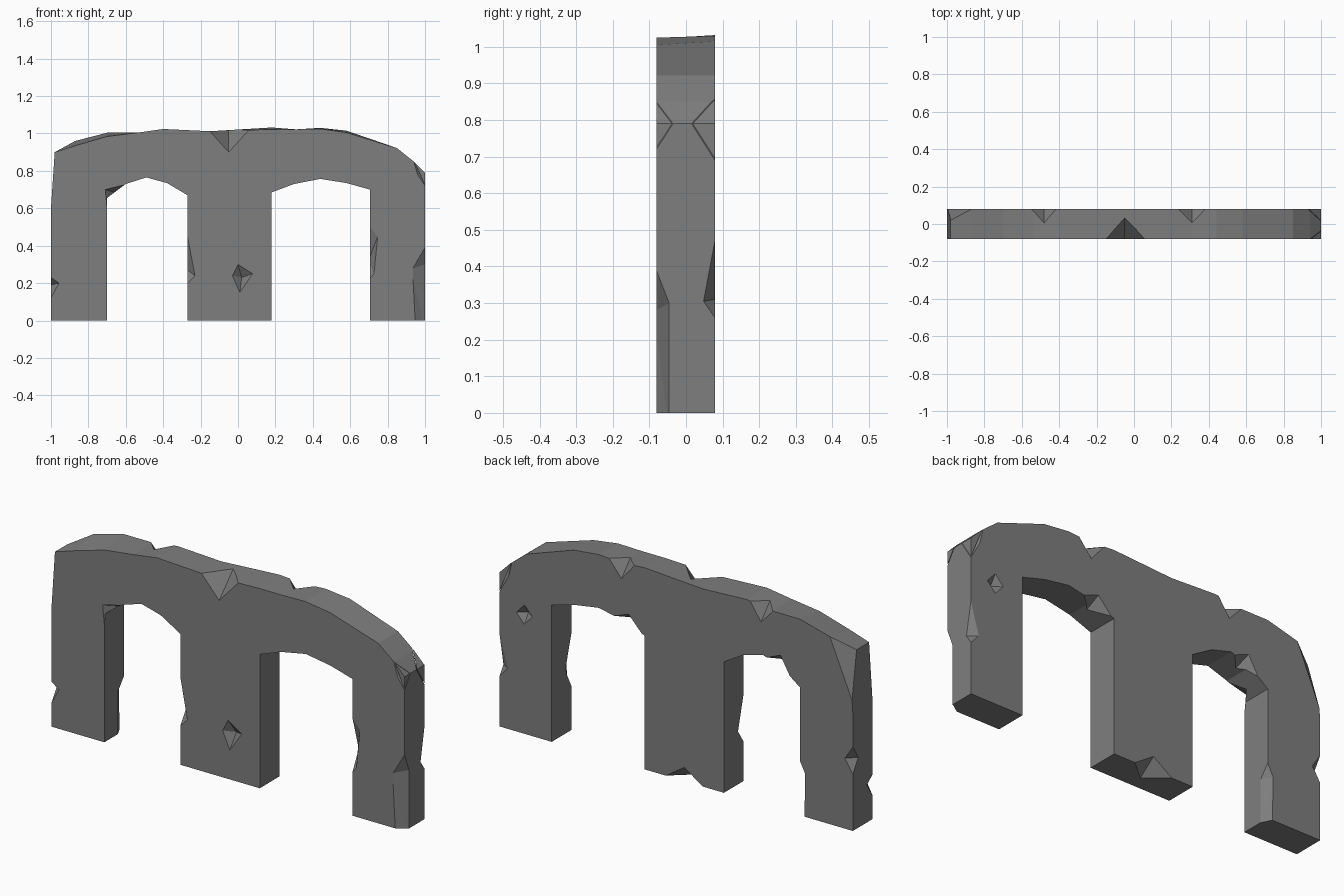
import bpy, bmesh
from mathutils import Vector

if "Cube" in bpy.data.objects:
    bpy.data.objects.remove(bpy.data.objects["Cube"])

F, B = -0.081, 0.079   # front and back planes

stone = bpy.data.materials.new("grey stone")
stone.diffuse_color = (0.21, 0.21, 0.21, 1)
stone.use_nodes = True
stone.node_tree.nodes["Principled BSDF"].inputs["Base Color"].default_value = stone.diffuse_color


def make_object(name, bm):
    bmesh.ops.recalc_face_normals(bm, faces=bm.faces)
    mesh = bpy.data.meshes.new(name)
    bm.to_mesh(mesh)
    bm.free()
    mesh.materials.append(stone)
    obj = bpy.data.objects.new(name, mesh)
    bpy.context.collection.objects.link(obj)
    return obj


# Wall silhouette: worn top (x, z, drop of the front edge), then the two arches
top = [(-1, 0, 0), (-1, .6, 0), (-.98, .9, 0), (-.87, .96, .025), (-.7, 1.004, .02),
       (-.54, 1.004, 0), (-.4, 1.024, 0), (-.15, 1.012, 0), (.18, 1.032, .01),
       (.31, 1.022, 0), (.44, 1.03, .005), (.58, 1.015, .01), (.85, .922, 0),
       (.94, .85, 0), (1, .79, 0), (1, 0, 0)]
right_arch = [(.705, 0), (.705, .70), (.58, .735), (.44, .757), (.3, .73), (.18, .685), (.18, 0)]
left_arch = [(-.27, 0), (-.27, .67), (-.38, .735), (-.49, .765), (-.6, .73), (-.7, .655), (-.7, 0)]
outline = top + [(x, z, 0) for x, z in right_arch + left_arch]

bm = bmesh.new()
front = [bm.verts.new((x, F, z - d)) for x, z, d in outline]
back = [bm.verts.new((x, B, z)) for x, z, d in outline]
bm.faces.new(front)
bm.faces.new(back[::-1])
for i in range(len(outline)):
    j = (i + 1) % len(outline)
    bm.faces.new((front[i], back[i], back[j], front[j]))
wall = make_object("double_arch_wall", bm)

cutters = []


def chip(apex, points, grow=1.35):
    """Convex cutter, grown about its deepest point so it pokes out of the wall."""
    a = Vector(apex)
    bm = bmesh.new()
    for p in points:
        bm.verts.new(a + (Vector(p) - a) * grow)
    bm.verts.new(a)
    res = bmesh.ops.convex_hull(bm, input=bm.verts)
    loose = [v for v in bm.verts if not v.link_faces]
    bmesh.ops.delete(bm, geom=loose, context='VERTS')
    cutters.append(make_object("chip_cutter", bm))


def edge_chip(a, b, c, d, extra=()):
    """Notch in the edge a-b, reaching c on one face and d on the other."""
    chip((Vector(c) + Vector(d)) / 2, [a, b, c, d, *extra])


# Notches along the top edge
edge_chip((-.15, F, 1.012), (.055, F, 1.015), (-.05, F, .9), (-.05, .035, 1.02))
edge_chip((-.55, B, 1.006), (-.42, B, 1.02), (-.48, B, .93), (-.48, .005, 1.013))
edge_chip((.235, B, 1.03), (.38, B, 1.026), (.31, B, .94), (.31, .005, 1.023))
# Broken upper corners
edge_chip((.94, F, .85), (1, F, .72), (.96, F, .78), (1, -.035, .79))
edge_chip((.93, B, .86), (1, B, .69), (.95, B, .78), (1, .015, .79))
edge_chip((-.87, B, .96), (-.99, B, .68), (-.93, B, .82), (-.98, .02, .9), [(-.98, B, .9)])
# Notches on the outer edges
edge_chip((-1, F, .23), (-1, F, .12), (-.957, F, .2), (-1, -.035, .19))
edge_chip((-1, B, .43), (-1, B, .29), (-.955, B, .36), (-1, .035, .36))
edge_chip((1, B, .47), (1, B, .26), (.955, B, .31), (1, .048, .305))
edge_chip((1, F, .39), (1, F, 0), (.935, F, .28), (1, -.046, .3),
          [(.95, F, 0), (1, -.046, 0)])
# Notches on the inner leg edges
edge_chip((.705, F, .5), (.705, F, .25), (.747, F, .45), (.705, -.035, .34), [(.73, F, .28)])
edge_chip((-.27, F, .45), (-.27, F, .2), (-.23, F, .24), (-.27, -.035, .27))
edge_chip((-.7, B, .28), (-.7, B, 0), (-.73, B, .22), (-.7, .03, .22),
          [(-.725, B, 0), (-.7, .03, 0)])
# Notches under the arches and under the middle leg
edge_chip((-.7, F, .60), (-.61, F, .725), (-.71, F, .7), (-.66, -.02, .685), [(-.7, F, .655)])
edge_chip((-.64, B, .703), (-.51, B, .757), (-.59, B, .79), (-.57, .015, .74))
edge_chip((.2, B, .695), (.35, B, .74), (.27, B, .77), (.28, .015, .725))
edge_chip((.06, B, 0), (-.15, B, 0), (-.045, B, .07), (-.045, -.01, 0))
# Pits in the flat faces
chip((.02, F + .04, .23), [(0, F, .3), (.078, F, .25), (.01, F, .15), (-.03, F, .24)])
chip((.86, B - .035, .61), [(.86, B, .66), (.905, B, .61), (.86, B, .56), (.815, B, .61)])

# Cut all chips out of the wall
for c in cutters:
    mod = wall.modifiers.new("chip", 'BOOLEAN')
    mod.operation = 'DIFFERENCE'
    mod.solver = 'EXACT'
    mod.object = c
bpy.context.view_layer.update()
mesh = bpy.data.meshes.new_from_object(wall.evaluated_get(bpy.context.evaluated_depsgraph_get()))
wall.modifiers.clear()
wall.data = mesh
for c in cutters:
    bpy.data.objects.remove(c)
